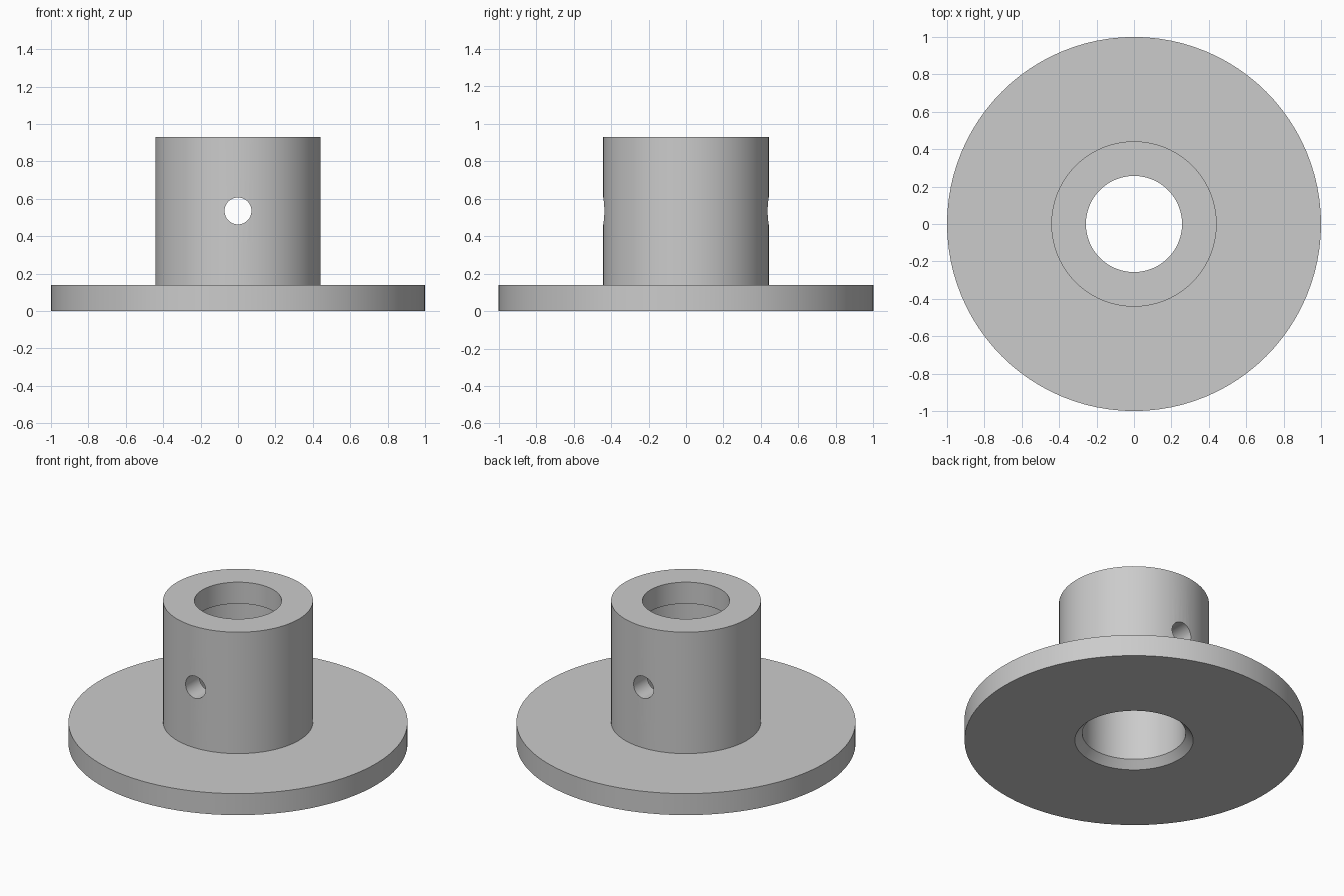
import bpy
import bmesh
import math
from mathutils import Vector

cube = bpy.data.objects.get("Cube")
if cube:
    bpy.data.objects.remove(cube, do_unlink=True)

SEGMENTS = 96
FLANGE_R, FLANGE_TOP = 1.0, 0.14
HUB_R, HUB_TOP = 0.442, 0.93
LIP_R, LIP_BOTTOM = 0.257, 0.79
BORE_R, CHAMFER_R, CHAMFER_TOP = 0.305, 0.349, 0.047
PIN_R, PIN_Z = 0.072, 0.535

grey = bpy.data.materials.new("plain grey")
grey.use_nodes = True
colour = (0.6, 0.6, 0.6, 1.0)
grey.diffuse_color = colour
grey.node_tree.nodes["Principled BSDF"].inputs["Base Color"].default_value = colour


def lathe(name, profile):
    """Turn a closed (radius, z) outline about the z axis."""
    bm = bmesh.new()
    verts = [bm.verts.new((r, 0, z)) for r, z in profile]
    edges = [bm.edges.new((a, b)) for a, b in zip(verts, verts[1:] + verts[:1])]
    bmesh.ops.spin(bm, geom=verts + edges, cent=Vector(), axis=Vector((0, 0, 1)),
                   angle=math.tau, steps=SEGMENTS, use_merge=True)
    bmesh.ops.remove_doubles(bm, verts=bm.verts, dist=1e-4)
    bmesh.ops.recalc_face_normals(bm, faces=bm.faces)
    mesh = bpy.data.meshes.new(name)
    bm.to_mesh(mesh)
    bm.free()
    mesh.materials.append(grey)
    obj = bpy.data.objects.new(name, mesh)
    bpy.context.collection.objects.link(obj)
    return obj


# Flange, hub and stepped bore in one turned body
hub = lathe("flanged_hub", [
    (CHAMFER_R, 0), (FLANGE_R, 0), (FLANGE_R, FLANGE_TOP), (HUB_R, FLANGE_TOP),
    (HUB_R, HUB_TOP), (LIP_R, HUB_TOP), (LIP_R, LIP_BOTTOM),
    (BORE_R, LIP_BOTTOM), (BORE_R, CHAMFER_TOP)])

# Cross pin hole through the front and back of the hub
bpy.ops.mesh.primitive_cylinder_add(vertices=48, radius=PIN_R, depth=1.2,
                                    location=(0, 0, PIN_Z),
                                    rotation=(math.pi / 2, 0, 0))
cutter = bpy.context.object
cutter.name = "pin_hole_cutter"
cutter.hide_render = True
cutter.data.materials.append(grey)

cut = hub.modifiers.new("pin_hole", "BOOLEAN")
cut.operation = "DIFFERENCE"
cut.solver = "EXACT"
cut.object = cutter

bpy.ops.object.select_all(action="DESELECT")
hub.select_set(True)
bpy.context.view_layer.objects.active = hub
bpy.ops.object.modifier_apply(modifier=cut.name)
bpy.data.objects.remove(cutter, do_unlink=True)
bpy.ops.object.shade_smooth_by_angle(angle=math.radians(30))
